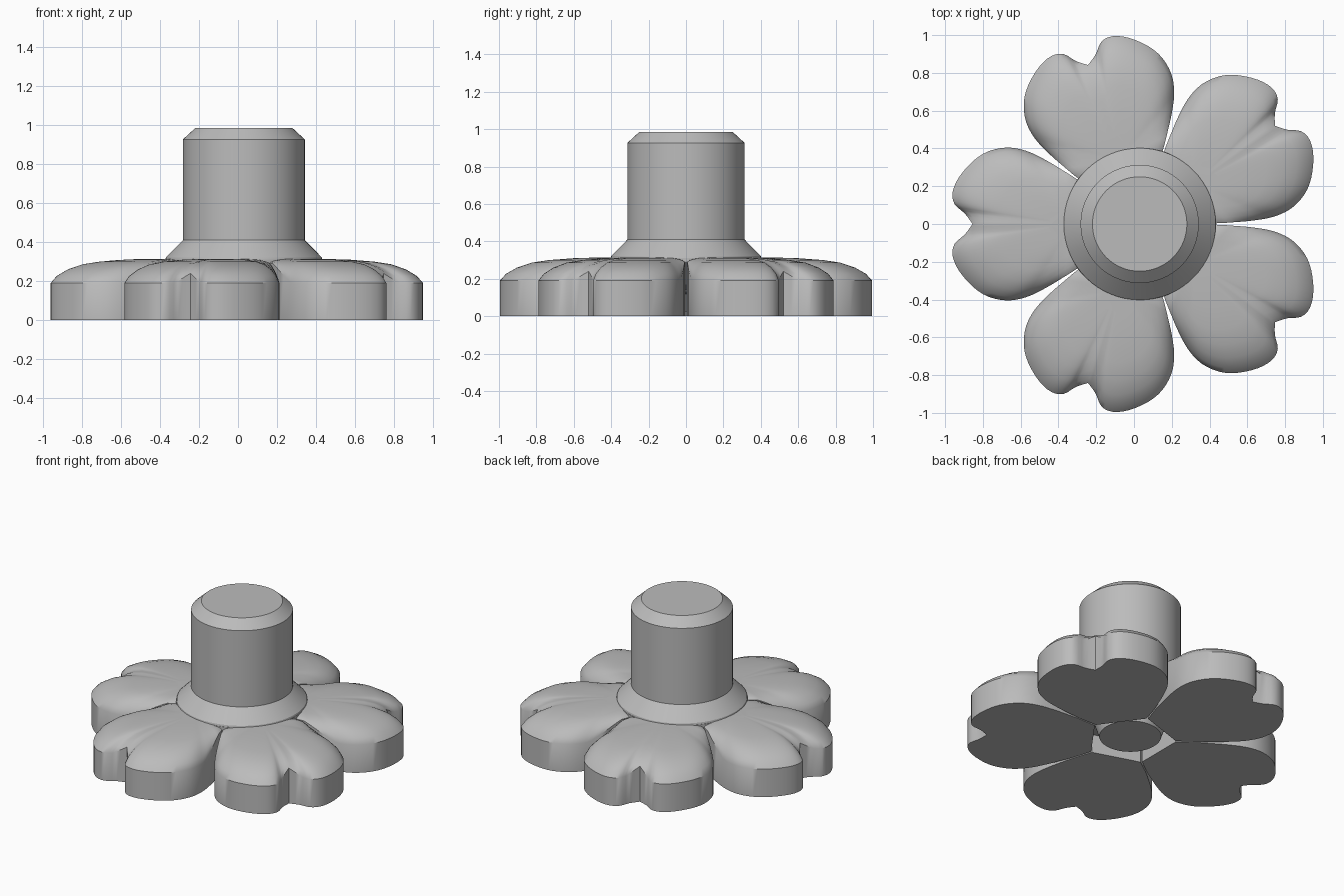
import bpy, bmesh, math
from mathutils import Vector, Matrix

if "Cube" in bpy.data.objects:
    bpy.data.objects.remove(bpy.data.objects["Cube"], do_unlink=True)

grey = bpy.data.materials.new("plain grey")
grey.use_nodes = True
COLOUR = (0.5, 0.5, 0.5, 1)
grey.diffuse_color = COLOUR
grey.node_tree.nodes["Principled BSDF"].inputs["Base Color"].default_value = COLOUR

CENTRE = Vector((0.03, 0, 0))


def finish(name, bm, angle, turn=0):
    """Turn a bmesh into a placed, smooth shaded object."""
    bmesh.ops.recalc_face_normals(bm, faces=bm.faces)
    bm.transform(Matrix.Translation(CENTRE) @ Matrix.Rotation(turn, 4, 'Z'))
    mesh = bpy.data.meshes.new(name)
    bm.to_mesh(mesh)
    bm.free()
    mesh.materials.append(grey)
    obj = bpy.data.objects.new(name, mesh)
    bpy.context.collection.objects.link(obj)
    bpy.ops.object.select_all(action='DESELECT')
    obj.select_set(True)
    bpy.context.view_layer.objects.active = obj
    bpy.ops.object.shade_smooth_by_angle(angle=math.radians(angle))
    return obj


def bridge(bm, a, b):
    for i in range(len(a)):
        j = (i + 1) % len(a)
        bm.faces.new((a[i], a[j], b[j], b[i]))


def lathe(name, profile, sides=64):
    """Revolve (radius, height) points and cap both ends."""
    bm = bmesh.new()
    rings = []
    for r, z in profile:
        rings.append([bm.verts.new((r * math.cos(t), r * math.sin(t), z))
                      for t in (2 * math.pi * i / sides for i in range(sides))])
    for a, b in zip(rings, rings[1:]):
        bridge(bm, a, b)
    bm.faces.new(rings[0])
    bm.faces.new(rings[-1])
    return finish(name, bm, 25)


def smooth_path(pts, steps=3):
    """Catmull-Rom curve through the points."""
    out = []
    for i in range(len(pts) - 1):
        p0, p1 = pts[max(i - 1, 0)], pts[i]
        p2, p3 = pts[i + 1], pts[min(i + 2, len(pts) - 1)]
        for s in range(steps):
            t = s / steps
            out.append(0.5 * (2 * p1 + (p2 - p0) * t
                              + (2 * p0 - 5 * p1 + 4 * p2 - p3) * t * t
                              + (3 * p1 - p0 - 3 * p2 + p3) * t ** 3))
    return out + [pts[-1]]


# Half of the heart-shaped petal outline, from the tip notch to the root
half = smooth_path([Vector(p) for p in (
    (0.885, 0), (0.925, 0.055), (0.98, 0.105), (0.99, 0.17), (0.955, 0.25),
    (0.88, 0.335), (0.80, 0.385), (0.70, 0.405), (0.60, 0.387),
    (0.50, 0.34), (0.40, 0.28), (0.33, 0.235), (0.23, 0.16))])
outline = half + [Vector((p.x, -p.y)) for p in reversed(half[1:])]

ROOT = Vector((0.36, 0))
CROWN = 0.315
# (scale of the outline, share of the rise from the wall to the crown)
DOME = ((1, 0), (0.95, 0.29), (0.86, 0.56), (0.74, 0.77),
        (0.6, 0.88), (0.4, 0.96), (0.2, 0.99))


def wall_height(p):
    """The wall is higher at the notch and towards the root."""
    notch = 0.05 * max(0, 1 - abs(p.y) / 0.07) if p.x > 0.8 else 0
    root = 0.1 * min(1, max(0, (0.58 - p.x) / 0.2))
    return 0.19 + notch + root


def petal(name, turn):
    bm = bmesh.new()
    base = [bm.verts.new((p.x, p.y, 0)) for p in outline]
    bm.faces.new(base)
    previous = base
    for scale, rise in DOME:
        ring = []
        for p in outline:
            q = ROOT + (p - ROOT) * scale
            h = wall_height(p)
            ring.append(bm.verts.new((q.x, q.y, h + (CROWN - h) * rise)))
        bridge(bm, previous, ring)
        previous = ring
    bm.faces.new(previous)
    return finish(name, bm, 35, turn)


for k in range(5):
    petal("petal_%d" % (k + 1), math.radians(36 + 72 * k))

# Hub joining the petals, with a boss and a ring recess underneath
lathe("hub", ((0.19, 0.025), (0.22, 0.12), (0.38, 0.14), (0.405, 0.17), (0.405, 0.31)))

# Flared collar, shaft and chamfered top
lathe("shaft", ((0.405, 0.30), (0.40, 0.322), (0.313, 0.41),
                (0.313, 0.927), (0.25, 0.985)))
